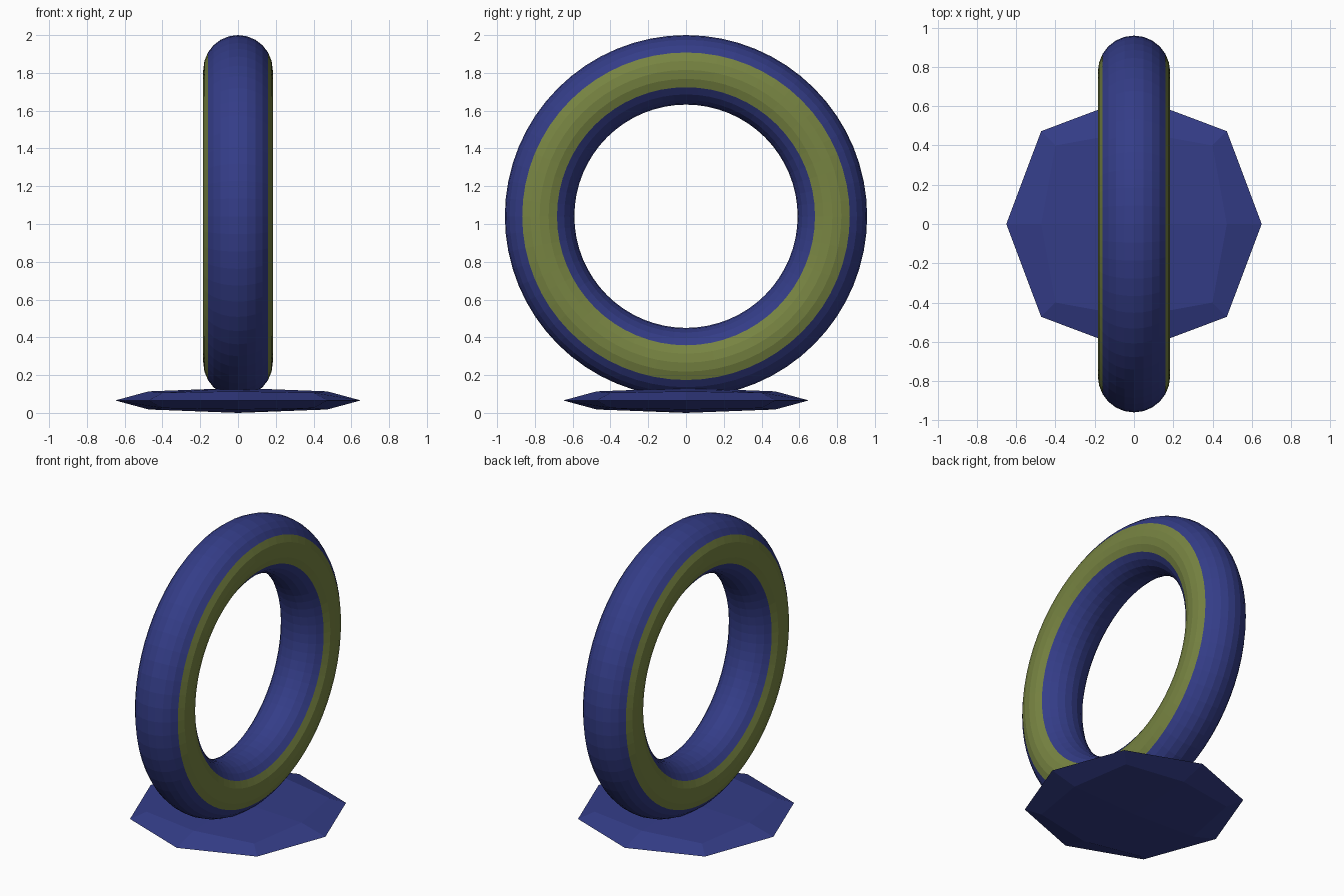
import bpy, bmesh, math
from mathutils import Vector

if "Cube" in bpy.data.objects:
    bpy.data.objects.remove(bpy.data.objects["Cube"])


def material(name, color):
    m = bpy.data.materials.new(name)
    m.diffuse_color = (*color, 1)
    m.use_nodes = True
    m.node_tree.nodes["Principled BSDF"].inputs["Base Color"].default_value = m.diffuse_color
    return m


blue = material("navy blue", (0.034, 0.046, 0.245))
olive = material("olive green", (0.185, 0.230, 0.054))


def make_object(name, bm, mats):
    bmesh.ops.recalc_face_normals(bm, faces=bm.faces[:])
    mesh = bpy.data.meshes.new(name)
    bm.to_mesh(mesh)
    bm.free()
    for m in mats:
        mesh.materials.append(m)
    obj = bpy.data.objects.new(name, mesh)
    bpy.context.collection.objects.link(obj)
    return obj


# Upright ring: a torus around the x axis, olive bands on both flat sides
MAJOR, MINOR, CENTER_Z = 0.775, 0.184, 1.041
SEGMENTS, SIDES = 64, 24
bm = bmesh.new()
loops = []
for i in range(SEGMENTS):
    a = 2 * math.pi * i / SEGMENTS
    loop = []
    for j in range(SIDES):
        t = 2 * math.pi * j / SIDES
        r = MAJOR + MINOR * math.sin(t)
        loop.append(bm.verts.new((MINOR * math.cos(t), r * math.cos(a),
                                  CENTER_Z + r * math.sin(a))))
    loops.append(loop)
for i in range(SEGMENTS):
    p, q = loops[i], loops[(i + 1) % SEGMENTS]
    for j in range(SIDES):
        k = (j + 1) % SIDES
        f = bm.faces.new((p[j], p[k], q[k], q[j]))
        middle = 2 * math.pi * (j + 0.5) / SIDES
        f.material_index = 1 if abs(math.cos(middle)) > math.cos(math.radians(30)) else 0
make_object("ring", bm, [blue, olive])

# Foot: a cube subdivided once, rounded and squashed into a faceted disc
bm = bmesh.new()
bmesh.ops.create_cube(bm, size=2)
bmesh.ops.subdivide_edges(bm, edges=bm.edges[:], cuts=1, use_grid_fill=True)
scale = {1: 1.0, 2: 0.727, 3: 0.615}  # face centre, edge middle, corner
for v in bm.verts:
    s = scale[sum(abs(c) > 0.5 for c in v.co)]
    v.co = Vector((v.co.x * s * 0.65, v.co.y * s * 0.65, 0.066 + v.co.z * s * 0.066))
make_object("foot", bm, [blue])
